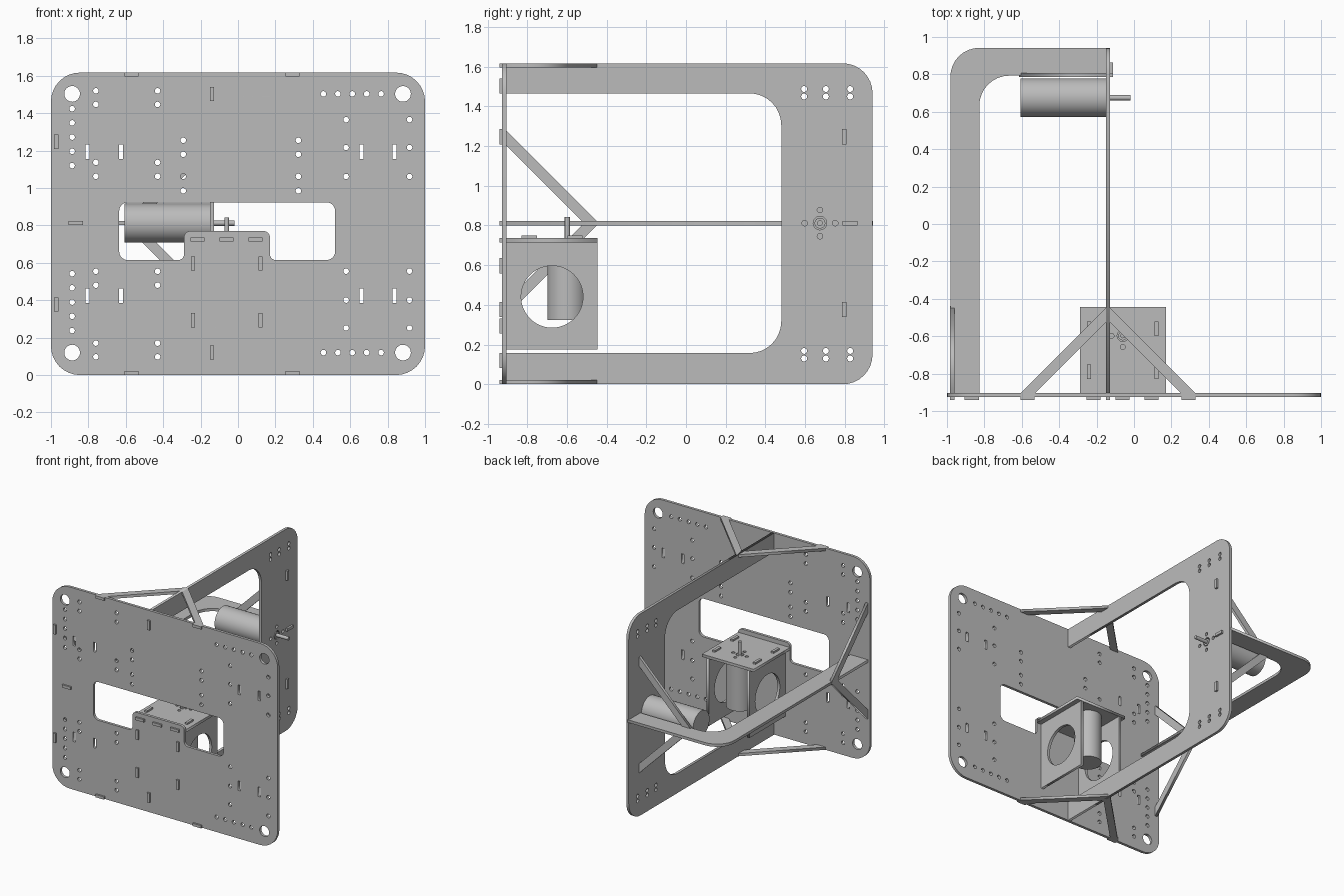
import bpy
from math import sin, cos, pi
from mathutils import Matrix, Vector

cube = bpy.data.objects.get("Cube")
if cube:
    bpy.data.objects.remove(cube)

grey = bpy.data.materials.new("plain_grey")
grey.use_nodes = True
colour = (0.5, 0.5, 0.5, 1)
grey.diffuse_color = colour
grey.node_tree.nodes["Principled BSDF"].inputs["Base Color"].default_value = colour

T = 0.022           # sheet thickness
H = 1.617           # overall height
M = H / 2           # middle height
FRONT = -0.915      # front panel mid plane
FACE = FRONT + T / 2
SIDE = -0.139       # side frame mid plane
SHELF = 0.812       # shelf mid plane
TAB = 0.076         # tab length

# Sheet orientations: columns are sheet u, sheet v and sheet normal
AXES = {
    "front": ((1, 0, 0), (0, 0, 1), (0, -1, 0)),
    "side": ((0, 1, 0), (0, 0, 1), (1, 0, 0)),
    "top": ((1, 0, 0), (0, 1, 0), (0, 0, 1)),
}


def rounded(points, radii):
    """Outline with a round at each right-angled corner."""
    out = []
    for i, p in enumerate(points):
        p = Vector(p)
        r = radii[i] if isinstance(radii, (list, tuple)) else radii
        if not r:
            out.append(p)
            continue
        a = (Vector(points[i - 1]) - p).normalized()
        b = (Vector(points[(i + 1) % len(points)]) - p).normalized()
        for k in range(9):
            t = k * pi / 16
            out.append(p + (a + b - b * cos(t) - a * sin(t)) * r)
    return out


def rect(u0, v0, u1, v1):
    return [(u0, v0), (u1, v0), (u1, v1), (u0, v1)]


def slot(u, v, w, h):
    return rect(u - w / 2, v - h / 2, u + w / 2, v + h / 2)


def circle(u, v, r, n=20):
    return [(u + r * cos(2 * pi * k / n), v + r * sin(2 * pi * k / n)) for k in range(n)]


def sheet(name, plane, offset, outline, holes=()):
    """Flat cut sheet with holes, lying in a plane at an offset along its axis."""
    curve = bpy.data.curves.new(name, "CURVE")
    curve.dimensions = "2D"
    curve.fill_mode = "BOTH"
    curve.extrude = T / 2
    for loop in [outline, *holes]:
        s = curve.splines.new("POLY")
        s.points.add(len(loop) - 1)
        for pt, (u, v) in zip(s.points, loop):
            pt.co = (u, v, 0, 1)
        s.use_cyclic_u = True
    temp = bpy.data.objects.new(name + "_outline", curve)
    bpy.context.collection.objects.link(temp)
    deps = bpy.context.evaluated_depsgraph_get()
    mesh = bpy.data.meshes.new_from_object(temp.evaluated_get(deps))
    bpy.data.objects.remove(temp)
    u, v, n = (Vector(c) for c in AXES[plane])
    turn = Matrix((u, v, n)).transposed().to_4x4()
    place = Vector(abs(c) for c in n) * offset
    mesh.transform(Matrix.Translation(place) @ turn)
    mesh.materials.clear()
    mesh.materials.append(grey)
    obj = bpy.data.objects.new(name, mesh)
    bpy.context.collection.objects.link(obj)
    return obj


def box(name, lo, hi):
    lo, hi = Vector(lo), Vector(hi)
    bpy.ops.mesh.primitive_cube_add(size=1, location=(lo + hi) / 2)
    obj = bpy.context.object
    obj.name = name
    obj.data.transform(Matrix.Diagonal((*(hi - lo), 1)))
    obj.data.materials.append(grey)


def rod(name, start, end, radius):
    start, end = Vector(start), Vector(end)
    bpy.ops.mesh.primitive_cylinder_add(vertices=48, radius=radius, depth=(end - start).length,
                                        location=(start + end) / 2)
    obj = bpy.context.object
    obj.name = name
    obj.rotation_euler = (end - start).to_track_quat("Z", "Y").to_euler()
    obj.data.materials.append(grey)
    bpy.ops.object.shade_smooth_by_angle()


def front_tab(name, x, z, upright):
    w, h = (T, TAB) if upright else (TAB, T)
    box(name, (x - w / 2, -0.94, z - h / 2), (x + w / 2, FACE, z + h / 2))


# Front panel holes
holes = [circle(x, z, 0.042, 32) for x in (-0.887, 0.882) for z in (0.12, 1.503)]
small = [(-0.887, z0 + 0.076 * k) for z0 in (0.238, 1.12) for k in range(5)]
small += [(0.457 + 0.077 * k, z) for k in range(5) for z in (0.12, 1.503)]
small += [(x, M + s * d) for x in (-0.76, -0.43) for d in (0.254, 0.328, 0.638, 0.711) for s in (-1, 1)]
small += [(x, M + s * d) for x in (0.578, 0.917) for d in (0.253, 0.408, 0.557) for s in (-1, 1)]
small += [(x, z) for x in (-0.293, 0.323) for z in (0.985, 1.062, 1.18, 1.255)]
holes += [circle(x, z, 0.015, 14) for x, z in small]
holes += [slot(x, M + s * 0.385, T, TAB) for x in (-0.805, -0.625, 0.66, 0.837) for s in (-1, 1)]

# Front panel with the stepped window
BX0, BX1 = -0.289, 0.171
window = [(-0.635, 0.615), (BX0, 0.615), (BX0, 0.77), (BX1, 0.77),
          (BX1, 0.615), (0.519, 0.615), (0.519, 0.923), (-0.635, 0.923)]
holes.append(rounded(window, [0.045, 0.03, 0.035, 0.035, 0.03, 0.045, 0.045, 0.045]))
sheet("front_panel", "front", FRONT, rounded(rect(-1, 0, 1, H), 0.155), holes)

# Side frame, a C shape standing behind the panel
MY = 0.675          # rear motor axis
holes = [circle(y, z, 0.015, 14) for y in (0.595, 0.705, 0.827) for z in (0.13, 0.168, 1.45, 1.488)]
holes += [circle(MY + dy, SHELF + dz, 0.014, 14)
          for dy, dz in ((0.077, 0), (-0.077, 0), (0, 0.066), (0, -0.066))]
holes.append(circle(MY, SHELF, 0.034, 24))
frame = [(FACE, 0), (0.94, 0), (0.94, H), (FACE, H), (FACE, 1.466),
         (0.48, 1.466), (0.48, 0.157), (FACE, 0.157)]
sheet("side_frame", "side", SIDE, rounded(frame, [0, 0.15, 0.15, 0, 0, 0.16, 0.16, 0]), holes)
for z in (0.12, 1.503):
    front_tab("side_frame_tab", SIDE, z, True)

# Shelf, an L shape running back and then across to the side frame
shelf = [(-0.982, FACE), (-0.827, FACE), (-0.827, 0.793), (SIDE, 0.793), (SIDE, 0.942), (-0.982, 0.942)]
sheet("shelf", "top", SHELF, rounded(shelf, [0, 0, 0.16, 0, 0, 0.155]))
front_tab("shelf_front_tab", -0.868, SHELF, False)
box("shelf_side_tab", (SIDE, 0.788, SHELF - T / 2), (-0.112, 0.864, SHELF + T / 2))


# V-shaped braces
OUT, INN = 0.466, 0.39


def brace_outline(place):
    return [place(*p) for p in ((-OUT, 0), (-INN, 0), (0, INN), (INN, 0), (OUT, 0), (0, OUT))]


for name, z in (("bottom_brace", T / 2), ("top_brace", H - T / 2)):
    sheet(name, "top", z, brace_outline(lambda a, d: (SIDE + a, FACE + d)))
    for s in (-1, 1):
        front_tab(name + "_tab", SIDE + s * 0.431, z, False)
sheet("shelf_brace", "side", -0.972, brace_outline(lambda a, d: (FACE + d, SHELF + a)))
sheet("rear_brace", "front", 0.797, brace_outline(lambda a, d: (SIDE - T / 2 - d, SHELF + a)))
for s in (-1, 1):
    z = SHELF + s * 0.435
    front_tab("shelf_brace_tab", -0.972, z, True)
    box("rear_brace_tab", (SIDE - T / 2, 0.786, z - TAB / 2), (-0.112, 0.808, z + TAB / 2))

# Centre motor housing: top plate and two cheeks with round openings
CX, CY = -0.06, -0.598   # upright motor axis
TOP = 0.725
bolts = [circle(CX + dx, CY + dy, 0.013, 14) for dx, dy in ((0.06, 0), (-0.06, 0), (0, 0.06), (0, -0.06))]
sheet("housing_top", "top", TOP, rect(BX0, FACE, BX1, -0.445), bolts + [circle(CX, CY, 0.03, 24)])
for x in (-0.24, 0.12):
    sheet("housing_cheek", "side", x, rect(FACE, 0.175, -0.446, TOP), [circle(-0.675, 0.441, 0.156, 48)])
    for z in (0.293, 0.597):
        front_tab("cheek_front_tab", x, z, True)
    for y in (-0.79, -0.56):
        box("cheek_top_tab", (x - T / 2, y - TAB / 2, TOP), (x + T / 2, y + TAB / 2, 0.75))
for x in (-0.217, -0.062, 0.093):
    front_tab("housing_top_tab", x, TOP, False)

# Upright motor
rod("upright_motor", (CX, CY, 0.325), (CX, CY, TOP - T / 2), 0.1)
rod("upright_motor_boss", (CX, CY, 0.7), (CX, CY, TOP + T / 2), 0.024)
rod("upright_motor_shaft", (CX, CY, 0.7), (CX, CY, 0.842), 0.013)

# Rear motor
rod("rear_motor", (-0.608, MY, SHELF), (SIDE - T / 2, MY, SHELF), 0.104)
rod("rear_motor_boss", (-0.2, MY, SHELF), (SIDE + T / 2, MY, SHELF), 0.027)
rod("rear_motor_shaft", (-0.2, MY, SHELF), (-0.02, MY, SHELF), 0.014)
